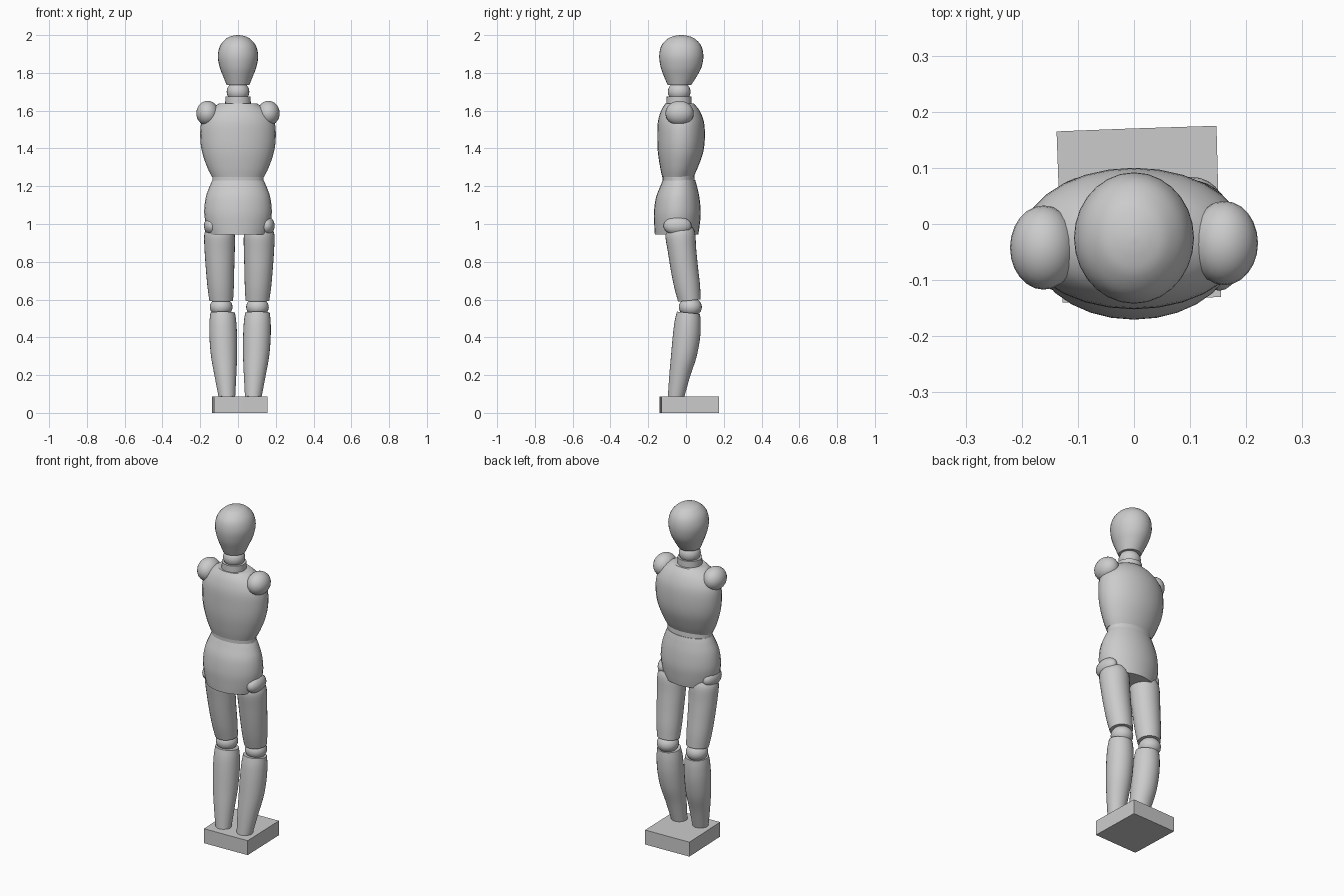
import bpy, bmesh, math
from mathutils import Vector

cube = bpy.data.objects.get("Cube")
if cube:
    bpy.data.objects.remove(cube, do_unlink=True)

grey = bpy.data.materials.new("light grey")
grey.use_nodes = True
colour = (0.6, 0.6, 0.6, 1)
grey.diffuse_color = colour
grey.node_tree.nodes["Principled BSDF"].inputs["Base Color"].default_value = colour


def finish(name, bm, smooth=True):
    bmesh.ops.recalc_face_normals(bm, faces=bm.faces)
    mesh = bpy.data.meshes.new(name)
    bm.to_mesh(mesh)
    bm.free()
    mesh.materials.append(grey)
    obj = bpy.data.objects.new(name, mesh)
    bpy.context.collection.objects.link(obj)
    if smooth:
        bpy.ops.object.select_all(action='DESELECT')
        obj.select_set(True)
        bpy.context.view_layer.objects.active = obj
        bpy.ops.object.shade_smooth_by_angle(angle=math.radians(40))
    return obj


def spline(rows, steps=4):
    """Smooth the ring list with a Catmull-Rom curve."""
    pts = [Vector(r) for r in rows]
    pts = [pts[0]] + pts + [pts[-1]]
    out = []
    for a, b, c, d in zip(pts, pts[1:], pts[2:], pts[3:]):
        for i in range(steps):
            t = i / steps
            out.append((2 * b + (c - a) * t + (2 * a - 5 * b + 4 * c - d) * t * t
                        + (3 * b - a - 3 * c + d) * t ** 3) / 2)
    return out + [pts[-1]]


def loft(name, rows, side=1, shift=0, tilt=0, n=28):
    """Elliptical rings given as (z, x, y, half width, half depth)."""
    bm = bmesh.new()
    rings = []
    for z, x, y, rx, ry in spline(rows):
        ring = []
        for i in range(n):
            a = math.tau * i / n
            dy = ry * math.sin(a)
            ring.append(bm.verts.new((side * x + shift + rx * math.cos(a), y + dy, z + tilt * dy)))
        rings.append(ring)
    for low, high in zip(rings, rings[1:]):
        for i in range(n):
            j = (i + 1) % n
            bm.faces.new((low[i], low[j], high[j], high[i]))
    bm.faces.new(rings[0])
    bm.faces.new(rings[-1])
    return finish(name, bm)


def ball(name, centre, radii):
    bm = bmesh.new()
    bmesh.ops.create_uvsphere(bm, u_segments=24, v_segments=14, radius=1)
    bmesh.ops.scale(bm, vec=radii, verts=bm.verts)
    bmesh.ops.translate(bm, vec=centre, verts=bm.verts)
    return finish(name, bm)


# Head and neck
loft("head", [(1.735, 0, -.035, .06, .062), (1.78, 0, -.03, .078, .086),
              (1.83, 0, -.026, .097, .108), (1.89, 0, -.025, .107, .117),
              (1.945, 0, -.025, .094, .105), (1.982, 0, -.025, .062, .07),
              (1.996, 0, -.025, .03, .033), (2.0, 0, -.025, .004, .004)])
ball("neck_ball", (0, -.036, 1.7), (.06, .06, .055))
loft("neck_collar", [(1.62, 0, -.037, .068, .067), (1.675, 0, -.037, .067, .065)])

# Torso
loft("chest", [(1.25, 0, -.043, .138, .083), (1.3, 0, -.037, .163, .1),
               (1.38, 0, -.029, .19, .12), (1.46, 0, -.026, .2, .126),
               (1.54, 0, -.027, .193, .122), (1.6, 0, -.03, .155, .102),
               (1.638, 0, -.034, .1, .075)])
loft("waist", [(1.19, 0, -.037, .136, .086), (1.26, 0, -.04, .136, .084)])
loft("pelvis", [(.945, 0, -.05, .155, .115), (.99, 0, -.048, .168, .12),
                (1.06, 0, -.046, .179, .124), (1.14, 0, -.044, .171, .115),
                (1.2, 0, -.039, .15, .097), (1.232, 0, -.037, .135, .086)])

# Limbs
for side, tag in ((1, "left"), (-1, "right")):
    shift = .007
    ball(tag + "_shoulder", (side * .161, -.038 + side * .004, 1.586), (.06, .075, .066))
    ball(tag + "_hip", (side * .145 + shift, -.045, .99), (.042, .074, .05))
    loft(tag + "_thigh", [(.595, .096, .018, .063, .06), (.67, .099, .006, .07, .068),
                          (.76, .102, -.008, .075, .072), (.86, .104, -.021, .08, .075),
                          (.94, .105, -.03, .081, .079), (.975, .105, -.034, .07, .07)],
         side, shift, tilt=.1)
    ball(tag + "_knee", (side * .096 + shift, .023, .56), (.06, .061, .052))
    loft(tag + "_shin", [(.085, .07, -.053, .044, .043), (.2, .078, -.033, .058, .055),
                         (.3, .085, -.012, .069, .067), (.4, .089, .002, .073, .072),
                         (.48, .091, .009, .071, .069), (.53, .092, .013, .065, .061)],
         side, shift + .004, tilt=-.1)
    ball(tag + "_ankle", (side * .07 + shift + .004, -.053, .08), (.042, .042, .035))

# Block feet, turned slightly so they meet along a slanted seam
feet = {"left_foot": ((.03, -.135), (.155, -.13), (.147, .175), (-.01, .17)),
        "right_foot": ((-.127, -.14), (.03, -.135), (-.01, .17), (-.138, .165))}
for name, outline in feet.items():
    bm = bmesh.new()
    base = bm.faces.new([bm.verts.new((x, y, 0)) for x, y in outline])
    top = bmesh.ops.extrude_face_region(bm, geom=[base])["geom"]
    bmesh.ops.translate(bm, vec=(0, 0, .086), verts=[v for v in top if isinstance(v, bmesh.types.BMVert)])
    finish(name, bm, smooth=False)
